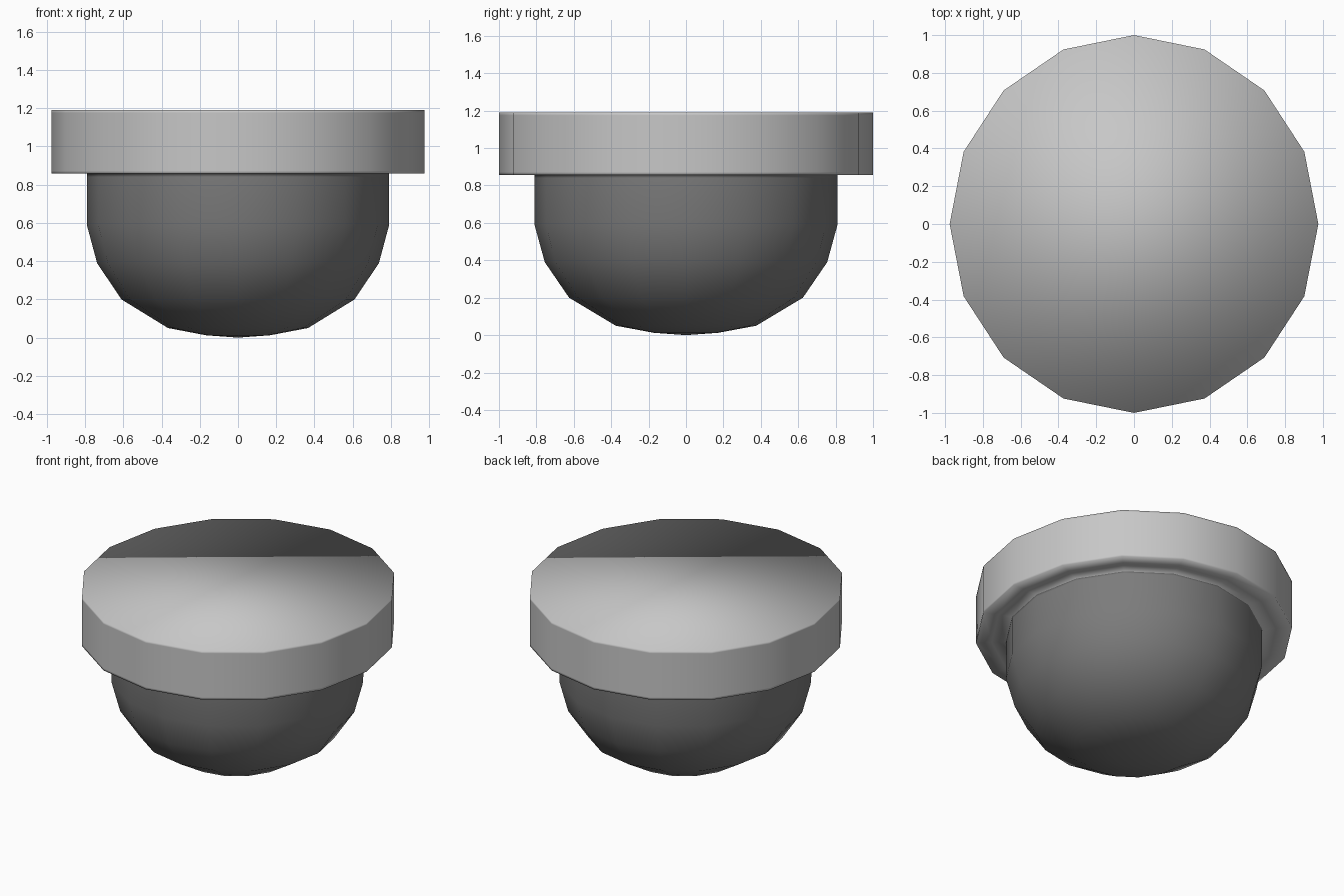
import bpy, bmesh, math

if "Cube" in bpy.data.objects:
    bpy.data.objects.remove(bpy.data.objects["Cube"])

SIDES = 16
X_SCALE = 0.976  # slightly oval plan


def material(name, v):
    m = bpy.data.materials.new(name)
    m.diffuse_color = (v, v, v, 1)
    m.use_nodes = True
    m.node_tree.nodes["Principled BSDF"].inputs["Base Color"].default_value = m.diffuse_color
    return m


# (radius, height, material of the band that starts here): 0 = body, 1 = rim
profile = [
    (0.17, 0.012, 0), (0.375, 0.05, 0), (0.625, 0.20, 0), (0.755, 0.39, 0),
    (0.81, 0.59, 0), (0.81, 0.84, 0),          # round body and upright wall
    (0.81, 0.857, 1), (0.90, 0.857, 1),        # underside of the rim
    (1.0, 0.857, 1), (1.0, 0.872, 1),          # rim band
    (1.0, 1.175, 1), (1.0, 1.19, 1),
]

bm = bmesh.new()
rings = []
for r, z, _ in profile:
    rings.append([bm.verts.new((X_SCALE * r * math.cos(a), r * math.sin(a), z))
                  for a in (2 * math.pi * i / SIDES for i in range(SIDES))])

# Bands between neighbouring rings
for k in range(len(rings) - 1):
    lo, hi = rings[k], rings[k + 1]
    for i in range(SIDES):
        j = (i + 1) % SIDES
        f = bm.faces.new((lo[i], lo[j], hi[j], hi[i]))
        f.material_index = profile[k][2]

# Bottom point
pole = bm.verts.new((0, 0, 0))
for i in range(SIDES):
    bm.faces.new((pole, rings[0][(i + 1) % SIDES], rings[0][i]))

# Flat top, sharing its smooth edge with the rim
top = bm.faces.new(rings[-1])
top.material_index = 1

bmesh.ops.recalc_face_normals(bm, faces=bm.faces)
for f in bm.faces:
    f.smooth = True

mesh = bpy.data.meshes.new("rimmed_dome")
bm.to_mesh(mesh)
bm.free()
mesh.materials.append(material("dark grey", 0.2))
mesh.materials.append(material("light grey", 0.57))
obj = bpy.data.objects.new("rimmed_dome", mesh)
bpy.context.collection.objects.link(obj)
